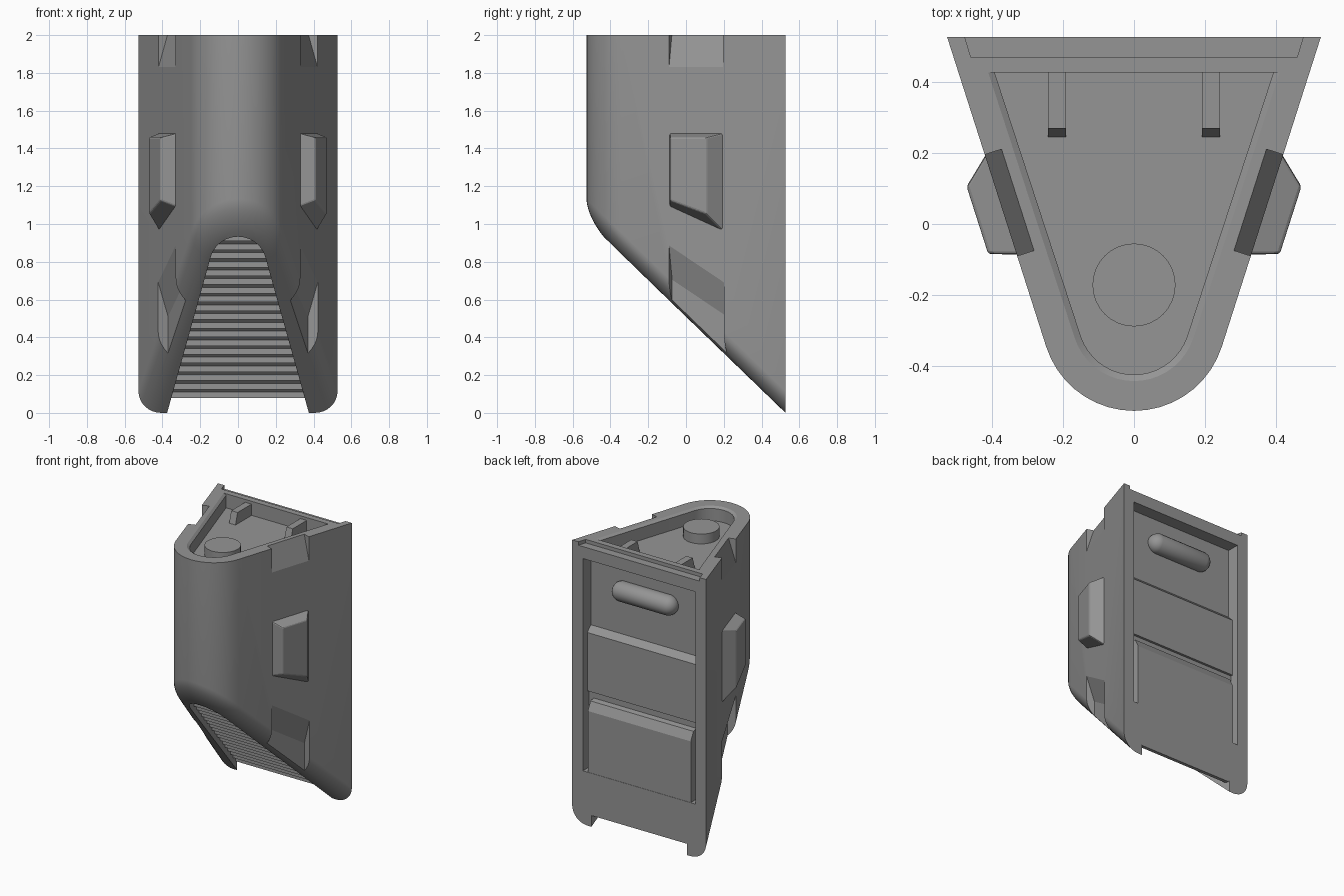
import bpy, bmesh
from math import sin, cos, acos, atan2, hypot, pi, sqrt, radians
from mathutils import Matrix

if "Cube" in bpy.data.objects:
    bpy.data.objects.remove(bpy.data.objects["Cube"])

BACK = 0.527
LEAN = 0.3097                       # angle of the tapering side walls

dark_grey = bpy.data.materials.new("dark_grey")
dark_grey.diffuse_color = (0.3, 0.3, 0.3, 1)
dark_grey.use_nodes = True
dark_grey.node_tree.nodes["Principled BSDF"].inputs["Base Color"].default_value = dark_grey.diffuse_color


def finish(name, bm, smooth=None):
    bmesh.ops.recalc_face_normals(bm, faces=bm.faces[:])
    me = bpy.data.meshes.new(name)
    bm.to_mesh(me)
    bm.free()
    me.materials.append(dark_grey)
    ob = bpy.data.objects.new(name, me)
    bpy.context.collection.objects.link(ob)
    if smooth:
        smooth_by_angle(ob, smooth)
    return ob


def select_only(ob):
    bpy.ops.object.select_all(action='DESELECT')
    ob.select_set(True)
    bpy.context.view_layer.objects.active = ob


def smooth_by_angle(ob, deg):
    select_only(ob)
    bpy.ops.object.shade_smooth_by_angle(angle=radians(deg))


def loft(name, rings, bevel=0):
    """Closed solid skinned through rings of equal point count."""
    bm = bmesh.new()
    vs = [[bm.verts.new(p) for p in r] for r in rings]
    n = len(vs[0])
    for a, b in zip(vs, vs[1:]):
        for i in range(n):
            bm.faces.new((a[i], a[(i + 1) % n], b[(i + 1) % n], b[i]))
    bm.faces.new(vs[0])
    bm.faces.new(vs[-1])
    if bevel:
        bmesh.ops.recalc_face_normals(bm, faces=bm.faces[:])
        bmesh.ops.bevel(bm, geom=bm.edges[:], offset=bevel, segments=2,
                        profile=0.5, affect='EDGES')
    return finish(name, bm)


def bar_x(name, profile, x0, x1):
    """Prism along x from a (y, z) profile."""
    return loft(name, [[(x, y, z) for y, z in profile] for x in (x0, x1)])


def outline(w, yb, r, cy, n=18):
    """Plan shape: straight back of half width w, sides tangent to a round nose."""
    d = yb - cy
    a = acos(r / hypot(w, d)) - atan2(d, w)
    pts = [(w, yb)]
    for i in range(n + 1):
        t = -a - (pi - 2 * a) * i / n
        pts.append((r * cos(t), cy + r * sin(t)))
    return pts + [(-w, yb)]


def slant(y):
    return (BACK - y) * 0.966


def cut(body, cutter):
    cutter.hide_render = True
    m = body.modifiers.new("cut", 'BOOLEAN')
    m.operation, m.solver, m.object = 'DIFFERENCE', 'EXACT', cutter
    select_only(body)
    bpy.ops.object.modifier_apply(modifier=m.name)
    bpy.data.objects.remove(cutter)


def on_wall(sx, s, o, z):
    """Point on a side wall: s along it, o outward from it."""
    x = 0.3296 + s * sin(LEAN) + o * cos(LEAN)
    y = -0.09 + s * cos(LEAN) - o * sin(LEAN)
    return (sx * x, y, z)


# Main body: upright walls with a rounded edge around the slanted underside
R = 0.115
rings = [[(x, y, 2.0) for x, y in outline(BACK, BACK, 0.26, -0.267)]]
for k in range(9):
    t = k / 8 * pi / 2
    d, h = R * (1 - cos(t)), R * (1 - sin(t))
    rings.append([(x, y, slant(y) + h)
                  for x, y in outline(BACK - d / cos(LEAN), BACK, 0.26 - d, -0.267)])
body = loft("body", rings)

# Tray sunk into the top, with a chamfered rim
cut(body, loft("top_tray_cutter", [
    [(x, y, z) for x, y in outline(0.411 - e, 0.427, 0.176 - e, -0.267)]
    for z, e in ((1.9, 0.018), (1.988, 0.018), (2.0, 0), (2.02, 0))]))

# Opening in the slanted underside, running out through the back
opening = outline(0.395, 0.60, 0.15, -0.286)
cut(body, loft("underside_cutter", [
    [(x, y, slant(y) + h) for x, y in opening] for h in (-0.3, 0.08)]))

# Stepped recess in the back, and the step along the top back edge
cut(body, bar_x("back_recess_cutter", [
    (0.6, 1.89), (0.437, 1.89), (0.437, 1.385), (0.477, 1.345), (0.477, 0.93),
    (0.46, 0.93), (0.46, 0.38), (0.6, 0.38)], -0.443, 0.443))
cut(body, loft("top_step_cutter", [
    [(sx * (0.46 + (y - 0.47) * 0.3), y, z) for y, z in
     [(0.47, 2.1), (0.47, 1.975), (0.6, 1.975), (0.6, 2.1)]]
    for sx in (-1, 1)]))

for sx, side in ((1, "right"), (-1, "left")):
    # Wedge notch at the top of each side
    cut(body, loft("top_notch_cutter", [
        [on_wall(sx, s, o, z) for o, z in
         [(-0.0794, 2.1), (0.0206, 1.76), (0.1, 1.76), (0.1, 2.1)]]
        for s in (0, 0.3)]))
    # Notch running down to the slanted edge
    cut(body, loft("bottom_notch_cutter", [
        [on_wall(sx, s, o, z) for o, z in
         [(0.03, zt + 0.1), (-0.055, zt - 0.18), (-0.055, -0.2),
          (0.1, -0.2), (0.1, zt + 0.1)]]
        for s, zt in ((0, 0.885), (0.305, 0.69))]))
    # Raised side block
    loft(side + "_side_block", [
        [on_wall(sx, s, -0.012, z) for s, z in
         [(0, 1.09), (0, 1.483), (0.307, 1.483), (0.307, 0.955)]],
        [on_wall(sx, s, 0.076, z) for s, z in
         [(0.03, 1.125), (0.03, 1.458), (0.23, 1.458), (0.23, 1.055)]]],
        bevel=0.008)
    # Small bracket in the top tray
    bar_x(side + "_tray_bracket",
          [(0.43, 1.89), (0.43, 1.98), (0.27, 1.98), (0.243, 1.89)],
          sx * 0.217 - 0.025, sx * 0.217 + 0.025)

smooth_by_angle(body, 14)

# Round stud in the top tray
bm = bmesh.new()
bmesh.ops.create_cone(bm, cap_ends=True, segments=32, radius1=0.117, radius2=0.117,
                      depth=0.08, matrix=Matrix.Translation((0, -0.172, 1.93)))
finish("tray_stud", bm, 30)

# Lower back door with a sloped top
bar_x("back_door", [(0.45, 0.375), (0.45, 0.885), (0.495, 0.875), (0.525, 0.815),
                    (0.525, 0.375)], -0.405, 0.405)

# Pill-shaped handle
bm = bmesh.new()
bmesh.ops.create_uvsphere(bm, u_segments=20, v_segments=11, radius=0.07,
                          matrix=Matrix.Rotation(pi / 2, 4, 'Y'))
for v in bm.verts:
    v.co.x += 0.18 if v.co.x > 0 else -0.18
    v.co.y += 0.456
    v.co.z += 1.7
finish("back_handle", bm, 40)

# Slats across the underside opening
bm = bmesh.new()
for i in range(20):
    y = 0.508 - i * 0.0478
    if y > -0.325:
        w = 0.375 - 0.2703 * (BACK - y)
    else:
        w = sqrt(max(0.0, 0.0225 - (y + 0.286) ** 2))
    z = slant(y) + 0.085
    m = Matrix.Translation((0, y, z)) @ Matrix.Diagonal((2 * w + 0.02, 0.024, 0.05, 1))
    bmesh.ops.create_cube(bm, size=1, matrix=m)
finish("underside_slats", bm)
